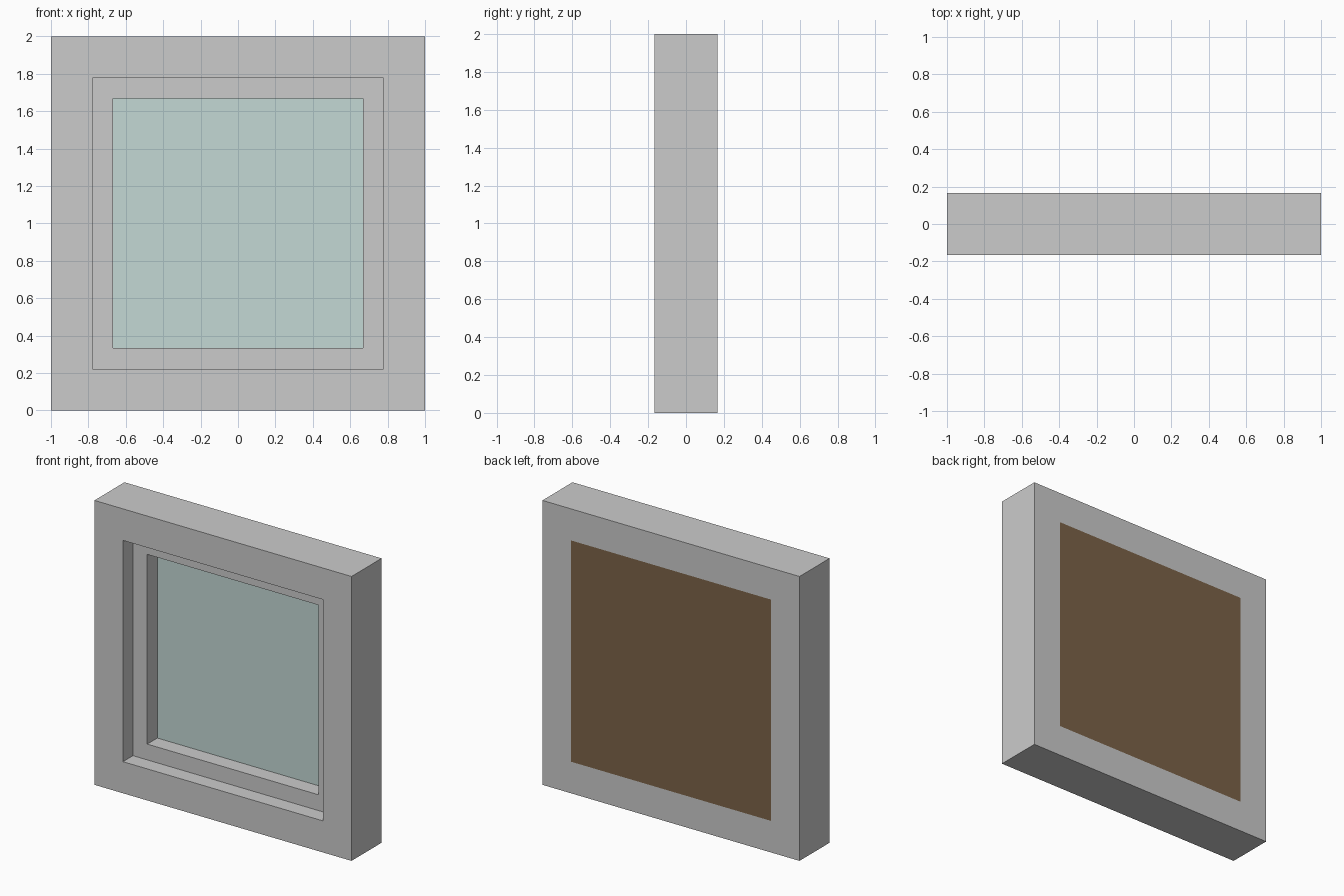
import bpy
import bmesh

if "Cube" in bpy.data.objects:
    bpy.data.objects.remove(bpy.data.objects["Cube"])

CENTRE_Z = 1.0
CORNERS = [(-1, -1), (1, -1), (1, 1), (-1, 1)]


def material(name, rgb):
    mat = bpy.data.materials.new(name)
    mat.diffuse_color = (*rgb, 1)
    mat.use_nodes = True
    mat.node_tree.nodes["Principled BSDF"].inputs["Base Color"].default_value = mat.diffuse_color
    return mat


def finish(name, bm, mat=None):
    bmesh.ops.recalc_face_normals(bm, faces=bm.faces)
    mesh = bpy.data.meshes.new(name)
    bm.to_mesh(mesh)
    bm.free()
    obj = bpy.data.objects.new(name, mesh)
    bpy.context.collection.objects.link(obj)
    if mat:
        mesh.materials.append(mat)
    return obj


def square_ring(name, profile):
    """Sweep a closed (half width, y) profile round a mitred square."""
    bm = bmesh.new()
    loops = [[bm.verts.new((sx * h, y, CENTRE_Z + sz * h)) for sx, sz in CORNERS]
             for h, y in profile]
    for a, b in zip(loops, loops[1:] + loops[:1]):
        for i in range(4):
            j = (i + 1) % 4
            bm.faces.new((a[i], a[j], b[j], b[i]))
    return finish(name, bm)


def panel(name, half, y0, y1, mat):
    bm = bmesh.new()
    bmesh.ops.create_cube(bm, size=1)
    for v in bm.verts:
        v.co = (v.co.x * 2 * half, y0 + (v.co.y + 0.5) * (y1 - y0),
                CENTRE_Z + v.co.z * 2 * half)
    return finish(name, bm, mat)


# Stepped frame: broad outer border, recessed inner lip, rebate at the back
square_ring("frame", [
    (1.0, -0.167), (0.778, -0.167), (0.778, -0.056), (0.667, -0.056),
    (0.667, 0.056), (0.778, 0.056), (0.778, 0.167), (1.0, 0.167)])

# Glass pane behind the lip, and the wooden backing flush with the rear
panel("glass_pane", 0.778, 0.056, 0.07, material("glass", (0.55, 0.69, 0.66)))
panel("backing_board", 0.778, 0.07, 0.167, material("wood", (0.2, 0.125, 0.064)))
